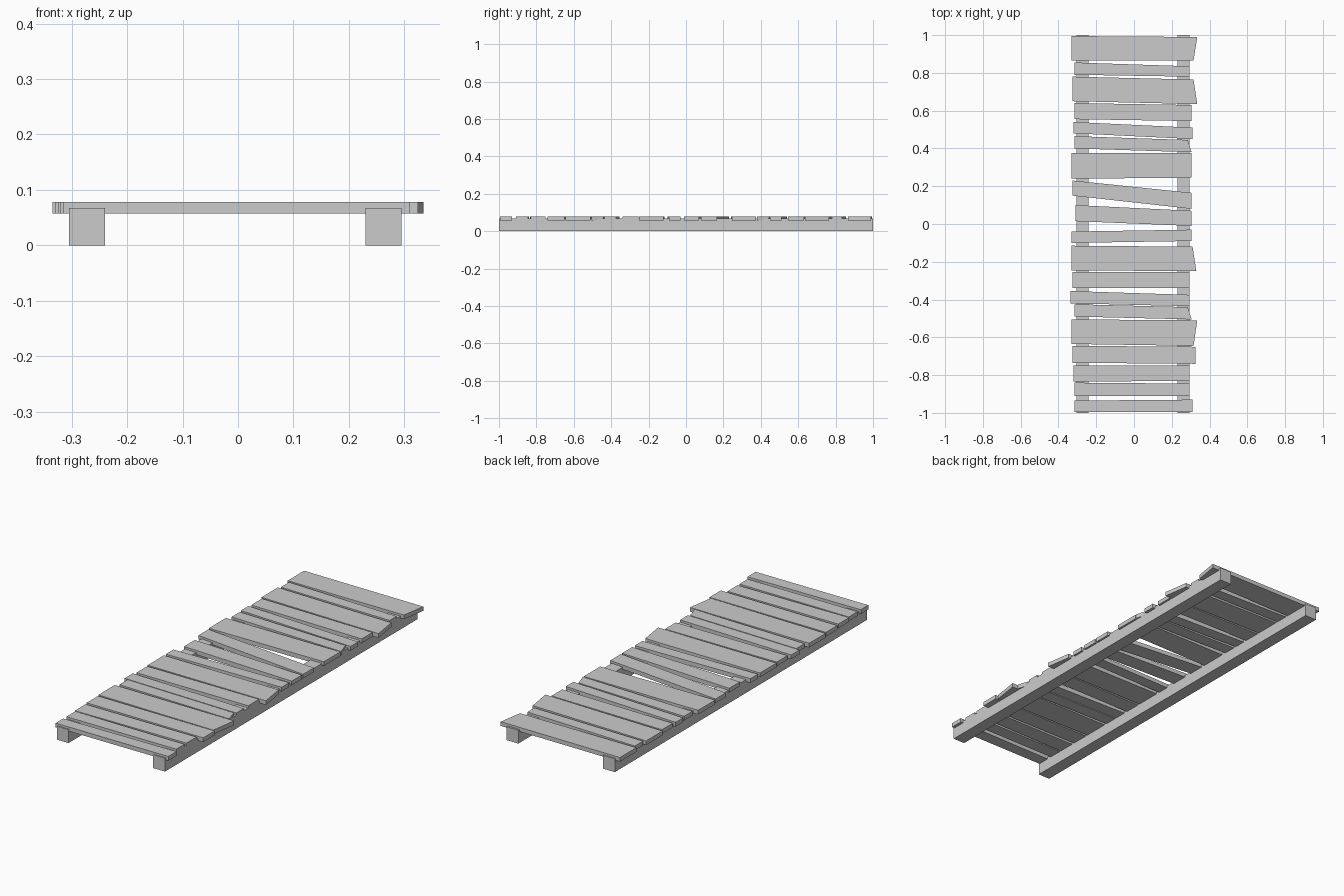
import bpy
import bmesh

if "Cube" in bpy.data.objects:
    bpy.data.objects.remove(bpy.data.objects["Cube"], do_unlink=True)

# One plain grey for the whole walkway
grey = bpy.data.materials.new("weathered_grey")
grey.use_nodes = True
grey.diffuse_color = (0.6, 0.6, 0.6, 1)
grey.node_tree.nodes["Principled BSDF"].inputs["Base Color"].default_value = (0.6, 0.6, 0.6, 1)


def slab(name, corners, bottom, top):
    """Extrude a flat outline, given counter-clockwise, from bottom to top."""
    bm = bmesh.new()
    face = bm.faces.new([bm.verts.new((x, y, bottom)) for x, y in corners])
    extruded = bmesh.ops.extrude_face_region(bm, geom=[face])["geom"]
    raised = [item for item in extruded if isinstance(item, bmesh.types.BMVert)]
    bmesh.ops.translate(bm, verts=raised, vec=(0, 0, top - bottom))
    bmesh.ops.recalc_face_normals(bm, faces=bm.faces)
    mesh = bpy.data.meshes.new(name)
    bm.to_mesh(mesh)
    bm.free()
    mesh.materials.append(grey)
    part = bpy.data.objects.new(name, mesh)
    bpy.context.collection.objects.link(part)
    return part


# Two long beams under the deck
for name, inner, outer in (("right_beam", -0.305, -0.24), ("left_beam", 0.23, 0.295)):
    slab(name, [(inner, -1), (outer, -1), (outer, 1), (inner, 1)], 0, 0.067)

# Uneven planks from front to back, in hundredths:
# right end x, near y, far y; left end x, near y, far y; slant of the left end
planks = [
    (-31.5, -99.5, -93.5, 31, -99.5, -93, 0),
    (-31.5, -91, -84, 29.5, -91, -84.5, 0),
    (-32, -83.5, -75, 29.5, -83, -75, 0),
    (-32.5, -73.5, -64.5, 32.5, -74, -65, 0),
    (-33, -63.5, -50.5, 32.5, -64.5, -51, 1),
    (-31.5, -49, -42.5, 29.5, -50.5, -44, -1),
    (-33.5, -42, -35.5, 29.5, -43.5, -37.5, 0),
    (-32.5, -34, -25.5, 29.5, -34, -25.5, 0),
    (-33, -24.5, -11.5, 32, -25, -12, -1),
    (-33, -10, -4, 30.5, -9, -3, 0),
    (-31, 1.5, 10, 30.5, -1, 7, 0),
    (-32.5, 15, 23, 30.5, 8, 16.5, 0),
    (-33, 24, 37.5, 30.5, 24.5, 37.5, 0),
    (-31.5, 40, 46.5, 29.5, 38, 44.5, -1),
    (-32, 48, 54, 31, 45, 51, 0),
    (-31.5, 55.5, 64, 30.5, 54.5, 63, 0),
    (-32.5, 65, 78, 32.5, 63.5, 76.5, -1),
    (-31.5, 79, 85.5, 29.5, 78, 83.5, 0),
    (-33, 86.5, 99.5, 32.5, 86.5, 99, 1),
]
for number, plank in enumerate(planks, 1):
    xr, near_r, far_r, xl, near_l, far_l, slant = [value / 100 for value in plank]
    outline = [(xr, near_r), (xl - slant, near_l), (xl + slant, far_l), (xr, far_r)]
    slab(f"deck_plank_{number}", outline, 0.057, 0.078)
